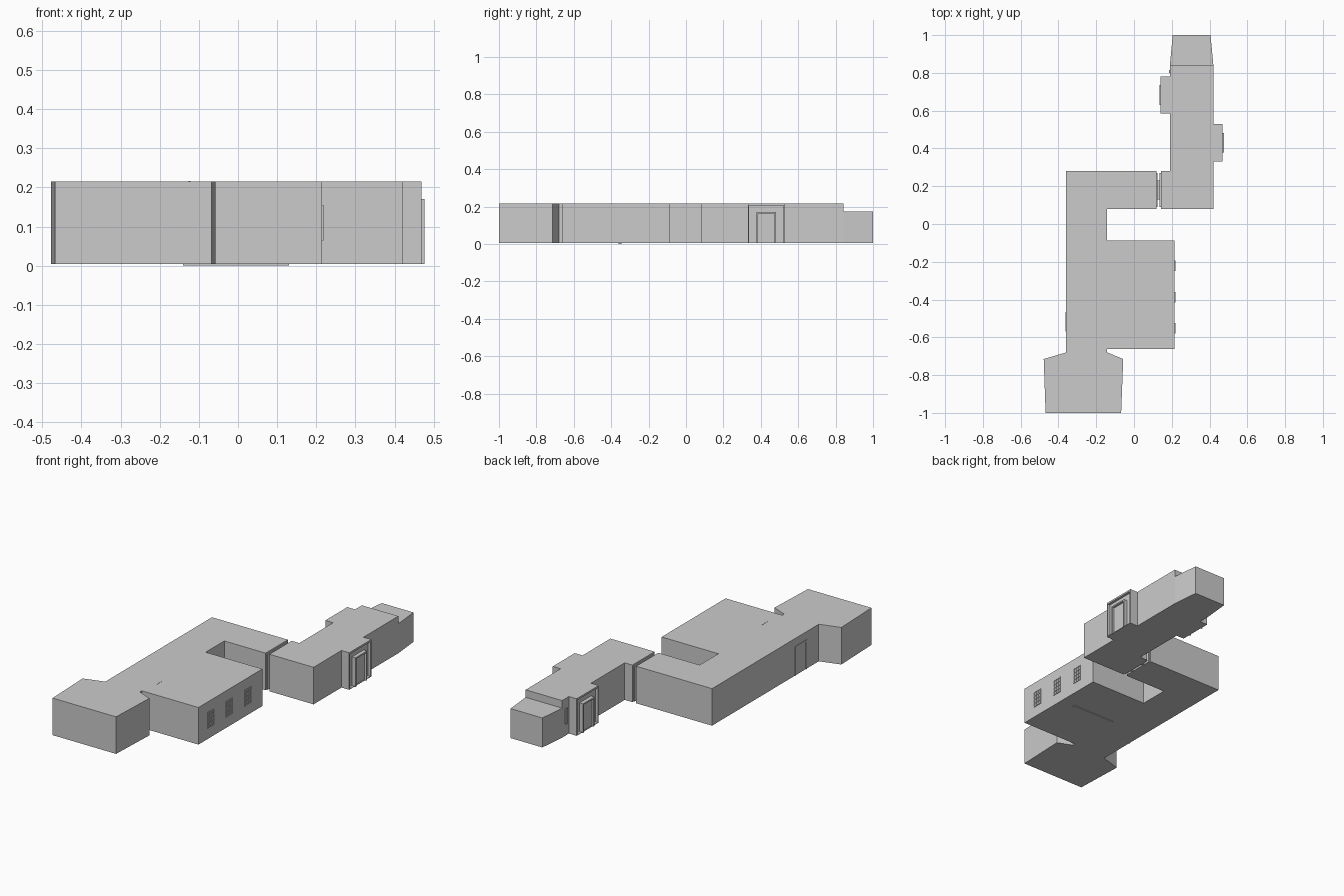
import bpy, bmesh

if "Cube" in bpy.data.objects:
    bpy.data.objects.remove(bpy.data.objects["Cube"])

Z0 = 0.004   # underside of the floors
TOP = 0.215  # roof height
DOOR = 0.17  # door head height


def finish(bm, name):
    bmesh.ops.recalc_face_normals(bm, faces=bm.faces)
    me = bpy.data.meshes.new(name)
    bm.to_mesh(me)
    bm.free()
    ob = bpy.data.objects.new(name, me)
    bpy.context.collection.objects.link(ob)
    return ob


def prism(name, outline, z0, z1):
    bm = bmesh.new()
    face = bm.faces.new([bm.verts.new((x, y, z0)) for x, y in outline])
    ext = bmesh.ops.extrude_face_region(bm, geom=[face], use_keep_orig=True)
    verts = [g for g in ext["geom"] if isinstance(g, bmesh.types.BMVert)]
    bmesh.ops.translate(bm, verts=verts, vec=(0, 0, z1 - z0))
    return finish(bm, name)


def add_box(bm, x0, x1, y0, y1, z0, z1):
    vs = bmesh.ops.create_cube(bm, size=1)["verts"]
    for v in vs:
        v.co.x = x1 if v.co.x > 0 else x0
        v.co.y = y1 if v.co.y > 0 else y0
        v.co.z = z1 if v.co.z > 0 else z0


def boxes(name, *dims):
    bm = bmesh.new()
    for d in dims:
        add_box(bm, *sorted(d[:2]), *d[2:])
    return finish(bm, name)


# Main building: south room, long hall, east room and corridor stub
prism("main_building", [
    (-0.468, -1), (-0.068, -1), (-0.057, -0.715), (-0.142, -0.68),
    (-0.142, -0.663), (0.215, -0.663), (0.215, -0.088), (-0.142, -0.088),
    (-0.142, 0.08), (0.118, 0.08), (0.118, 0.28), (-0.36, 0.28),
    (-0.36, -0.68), (-0.478, -0.715)], Z0, TOP)

# North corridor with its bent entry
prism("north_corridor", [
    (0.142, 0.08), (0.42, 0.08), (0.42, 0.843), (0.19, 0.843),
    (0.19, 0.28), (0.142, 0.28)], Z0, TOP)

# Lower tapered room at the north end
prism("north_end_room", [
    (0.19, 0.843), (0.42, 0.843), (0.405, 1.0), (0.205, 1.0)], Z0, 0.172)

# Door frame linking the two buildings
boxes("link_doorway",
      (0.118, 0.124, 0.09, 0.27, Z0, 0.205),
      (0.124, 0.136, 0.13, 0.14, Z0, DOOR),
      (0.124, 0.136, 0.22, 0.23, Z0, DOOR),
      (0.124, 0.136, 0.13, 0.23, DOOR - 0.01, DOOR),
      (0.136, 0.142, 0.09, 0.27, Z0, 0.205))


# Door bays: shallow alcove with rim, framed door standing in it
def door_bay(name, wall, sign, yc):
    def dx(d):
        return wall + sign * d
    boxes(name + "_bay",
          (dx(0), dx(0.034), yc - 0.099, yc + 0.099, Z0, TOP),
          (dx(0.034), dx(0.049), yc - 0.099, yc - 0.092, Z0, TOP),
          (dx(0.034), dx(0.049), yc + 0.092, yc + 0.099, Z0, TOP),
          (dx(0.034), dx(0.049), yc - 0.092, yc + 0.092, 0.205, TOP),
          (dx(0.034), dx(0.049), yc - 0.092, yc + 0.092, Z0, 0.008))
    boxes(name + "_door_frame",
          (dx(0.034), dx(0.056), yc - 0.052, yc - 0.044, Z0, DOOR),
          (dx(0.034), dx(0.056), yc + 0.044, yc + 0.052, Z0, DOOR),
          (dx(0.034), dx(0.056), yc - 0.044, yc + 0.044, DOOR - 0.008, DOOR))
    boxes(name + "_door",
          (dx(0.034), dx(0.044), yc - 0.044, yc + 0.044, Z0, DOOR - 0.008))


door_bay("east", 0.42, 1, 0.43)
door_bay("west", 0.19, -1, 0.683)

# Barred windows on the east room
for i, yc in enumerate((-0.553, -0.387, -0.22)):
    y0, y1, z0, z1 = yc - 0.028, yc + 0.028, 0.064, 0.155
    bm = bmesh.new()
    for k in range(4):
        y = y0 + (y1 - y0 - 0.004) * k / 3
        add_box(bm, 0.213, 0.219, y, y + 0.004, z0, z1)
    for k in range(5):
        z = z0 + (z1 - z0 - 0.004) * k / 4
        add_box(bm, 0.213, 0.2185, y0, y1, z, z + 0.004)
    finish(bm, f"window_bars_{i + 1}")

# Door frame on the west wall of the hall
boxes("hall_door_frame",
      (-0.363, -0.358, -0.570, -0.562, Z0, DOOR),
      (-0.363, -0.358, -0.473, -0.465, Z0, DOOR),
      (-0.363, -0.358, -0.562, -0.473, DOOR - 0.008, DOOR))

# Thin floor sills and a roof slot strip
boxes("floor_sill", (-0.14, 0.13, -0.36, -0.345, 0, Z0 + 0.001))
boxes("roof_strip", (-0.126, -0.122, -0.56, -0.495, TOP - 0.004, TOP + 0.001))
# Small lamp by the north corner
boxes("wall_lamp", (0.184, 0.19, 0.80, 0.815, 0.07, 0.16))
